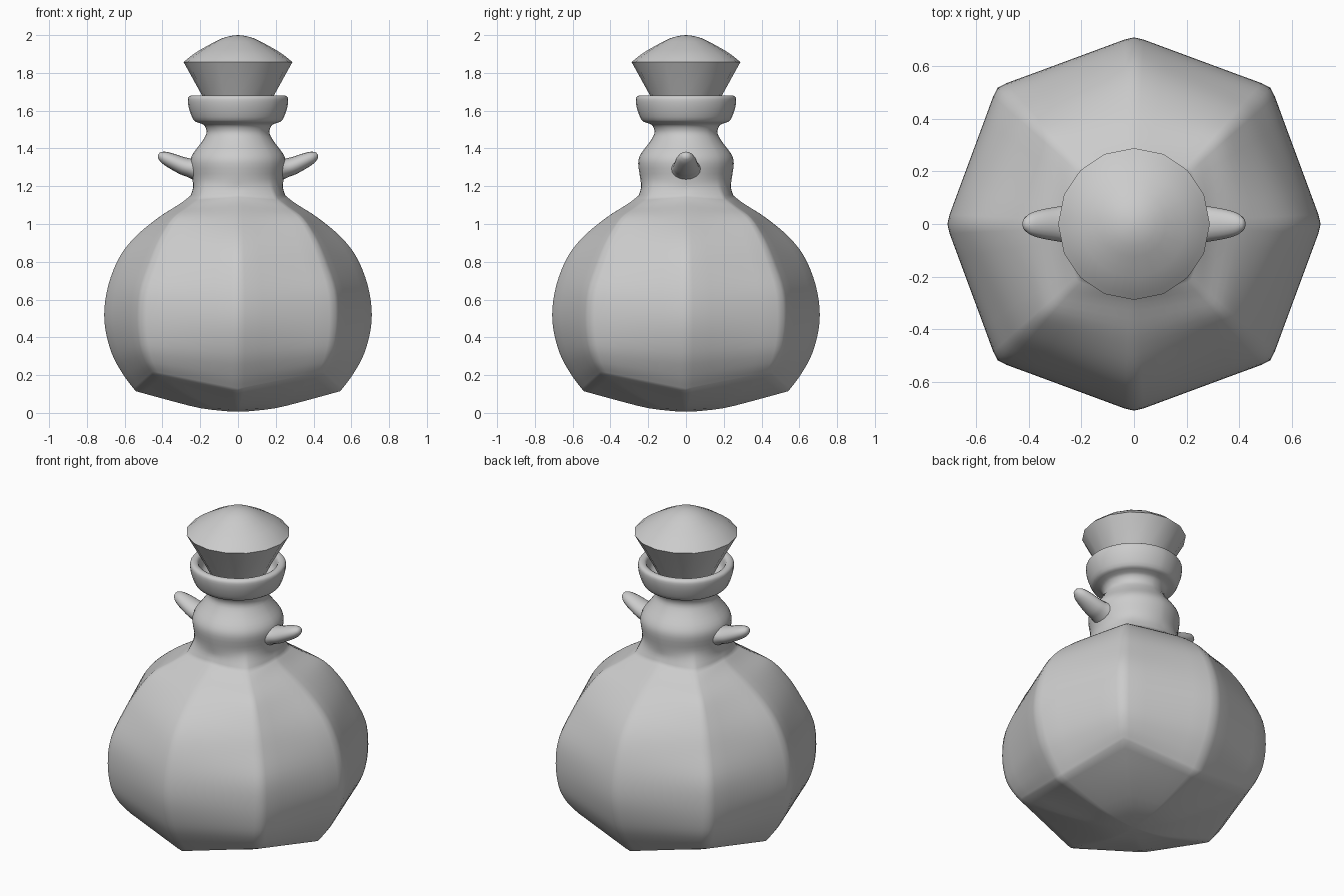
import bpy, bmesh, math
from mathutils import Vector

if "Cube" in bpy.data.objects:
    bpy.data.objects.remove(bpy.data.objects["Cube"])


def spline(points, steps):
    # smooth curve through tuples of any length
    pts = [points[0]] + points + [points[-1]]
    out = []
    for i in range(1, len(pts) - 2):
        for s in range(steps):
            t = s / steps
            out.append(tuple(
                0.5 * (2 * b + (c - a) * t + (2 * a - 5 * b + 4 * c - d) * t * t
                       + (3 * b - a - 3 * c + d) * t ** 3)
                for a, b, c, d in zip(*pts[i - 1:i + 3])))
    return out + [points[-1]]


def loft(name, rings, angle, start=None, end=None):
    # skin closed rings, with optional pole points
    bm = bmesh.new()
    loops = [[bm.verts.new(p) for p in ring] for ring in rings]
    n = len(loops[0])
    for a, b in zip(loops, loops[1:]):
        for i in range(n):
            j = (i + 1) % n
            bm.faces.new((a[i], a[j], b[j], b[i]))
    for pole, loop in ((start, loops[0]), (end, loops[-1])):
        if pole is not None:
            v = bm.verts.new(pole)
            for i in range(n):
                bm.faces.new((v, loop[i], loop[(i + 1) % n]))
    bmesh.ops.recalc_face_normals(bm, faces=bm.faces)
    mesh = bpy.data.meshes.new(name)
    bm.to_mesh(mesh)
    bm.free()
    ob = bpy.data.objects.new(name, mesh)
    bpy.context.collection.objects.link(ob)
    bpy.ops.object.select_all(action='DESELECT')
    ob.select_set(True)
    bpy.context.view_layer.objects.active = ob
    bpy.ops.object.shade_smooth_by_angle(angle=math.radians(angle))
    return ob


def octagon(za, ra, zd, rd, rnd):
    # eight-sided ring: axis corners (za, ra), diagonal corners (zd, rd), rnd 1 = circle
    ring = []
    for k in range(8):
        ends = [(ra, za), (rd, zd)] if k % 2 == 0 else [(rd, zd), (ra, za)]
        (r0, z0), (r1, z1) = ends
        a0, a1 = k * math.pi / 4, (k + 1) * math.pi / 4
        p = Vector((r0 * math.cos(a0), r0 * math.sin(a0), z0))
        q = Vector((r1 * math.cos(a1), r1 * math.sin(a1), z1))
        for t in (0, 0.07, 0.25, 0.5, 0.75, 0.93):
            flat = p.lerp(q, t)
            if t == 0:
                flat.xy *= 0.993
            a, r = a0 + (a1 - a0) * t, r0 + (r1 - r0) * t
            circ = Vector((r * math.cos(a), r * math.sin(a), flat.z))
            ring.append(flat.lerp(circ, min(max(rnd, 0), 1)))
    return ring


def round_pt(z, r):
    return (z, r, z, r, 1)


# bottle: underside, faceted belly, then neck and lip
under = [(0.008, 0.05, 0.009, 0.05, 0), (0.025, 0.2, 0.035, 0.21, 0),
         (0.07, 0.38, 0.11, 0.42, 0), (0.115, 0.545, 0.21, 0.63, 0)]
belly = [(0.115, 0.545, 0.21, 0.63, 0), (0.2, 0.61, 0.27, 0.68, 0),
         (0.32, 0.675, 0.36, 0.72, 0), (0.48, 0.712, 0.5, 0.737, 0),
         (0.64, 0.70, 0.65, 0.72, 0), (0.8, 0.645, 0.8, 0.65, 0),
         (0.92, 0.56, 0.92, 0.58, 0), (1.03, 0.43, 1.03, 0.485, 0),
         (1.11, 0.305, 1.09, 0.375, 0.1), (1.15, 0.253, 1.135, 0.29, 0.5)]
neck = [(1.15, 0.253, 1.135, 0.29, 0.5), (1.19, 0.238, 1.19, 0.255, 0.9),
        round_pt(1.24, 0.242), round_pt(1.32, 0.253), round_pt(1.37, 0.24),
        round_pt(1.43, 0.195), round_pt(1.48, 0.167), round_pt(1.52, 0.177),
        round_pt(1.535, 0.205), round_pt(1.55, 0.235), round_pt(1.61, 0.259),
        round_pt(1.66, 0.266), round_pt(1.678, 0.255), round_pt(1.68, 0.235),
        round_pt(1.665, 0.218), round_pt(1.6, 0.2), round_pt(1.57, 0.14)]
rows = spline(under, 3)[:-1] + spline(belly, 4)[:-1] + spline(neck, 3)
loft("bottle", [octagon(*r) for r in rows], 50, start=(0, 0, 0.006))

# stopper: sixteen-sided flared plug with a domed top
plug = [(1.58, 0.14), (1.68, 0.19), (1.857, 0.288)]
dome = spline([(1.857, 0.288), (1.9, 0.235), (1.942, 0.165), (1.983, 0.085), (1.997, 0.03)], 2)
rings = [[(r * math.cos(i * math.pi / 8), r * math.sin(i * math.pi / 8), z) for i in range(16)]
         for z, r in plug + dome[1:]]
loft("stopper", rings, 40, start=(0, 0, 1.58), end=(0, 0, 2.0))

# two upturned spikes on the neck: x, z, half width, half height
spike = spline([(0.2, 1.295, 0.09, 0.07), (0.25, 1.298, 0.073, 0.05),
                (0.29, 1.307, 0.066, 0.045), (0.35, 1.333, 0.055, 0.039),
                (0.395, 1.353, 0.04, 0.03), (0.418, 1.363, 0.02, 0.016)], 3)
for side, label in ((1, "right"), (-1, "left")):
    rings = [[(side * (x - 0.3 * h * math.sin(a)), w * math.cos(a), z + h * math.sin(a))
              for a in (i * math.pi / 8 for i in range(16))] for x, z, w, h in spike]
    loft(label + "_spike", rings, 60, end=(side * 0.424, 0, 1.365))
